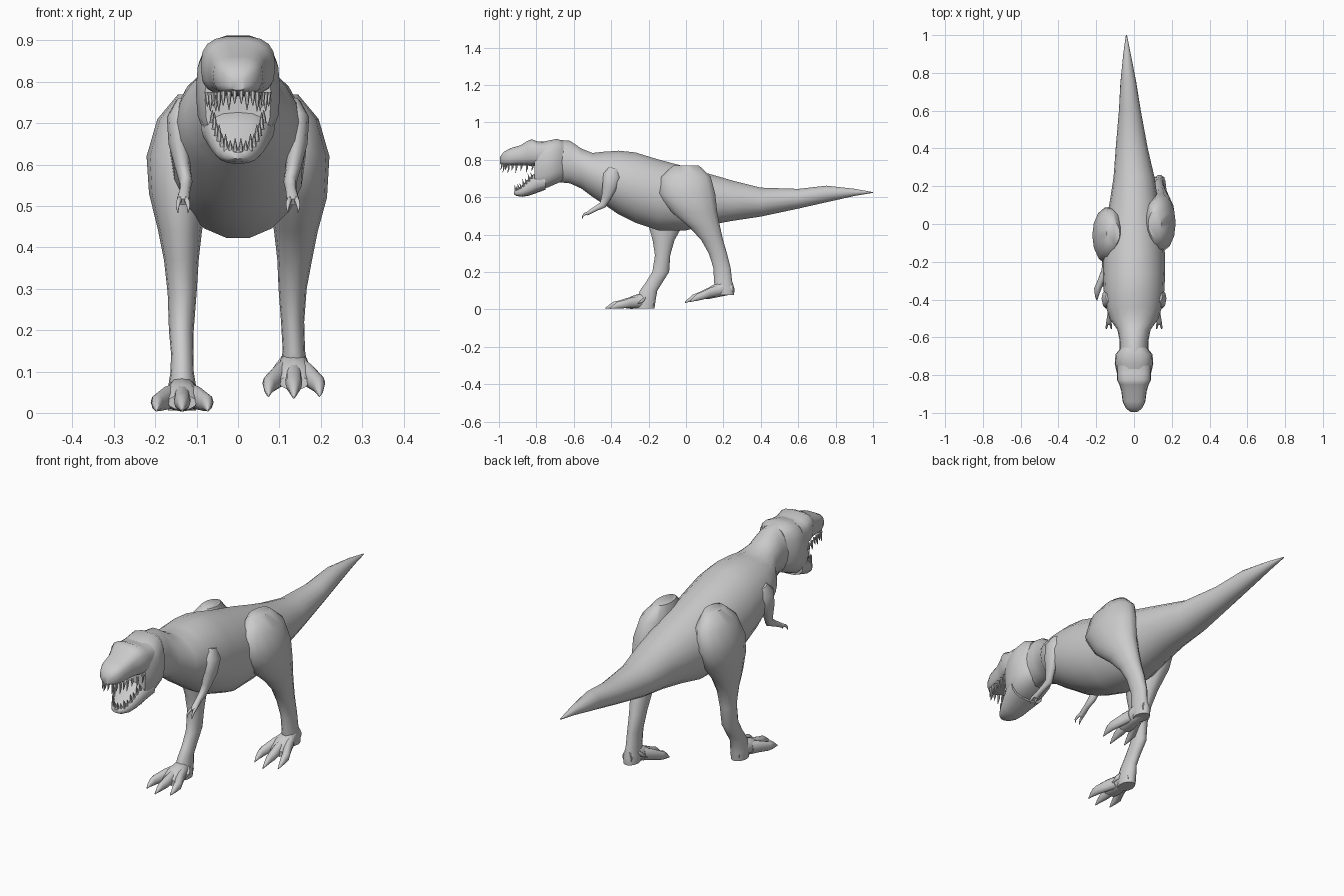
import bpy, bmesh, math
from mathutils import Vector


def finish(name, bm, angle=50):
    bmesh.ops.recalc_face_normals(bm, faces=bm.faces)
    me = bpy.data.meshes.new(name)
    bm.to_mesh(me)
    bm.free()
    ob = bpy.data.objects.new(name, me)
    bpy.context.collection.objects.link(ob)
    bpy.ops.object.select_all(action='DESELECT')
    ob.select_set(True)
    bpy.context.view_layer.objects.active = ob
    bpy.ops.object.shade_smooth_by_angle(angle=math.radians(angle))
    return ob


def loft(bm, secs, v=None, n=14, p=2.0):
    """Skin superellipse rings; each section is (x, y, z, width radius, depth radius)."""
    pts = [Vector(s[:3]) for s in secs]
    rings = []
    for i, s in enumerate(secs):
        t = (pts[min(i + 1, len(pts) - 1)] - pts[max(i - 1, 0)]).normalized()
        d = v or t.cross(Vector((1, 0, 0))).normalized()
        ring = []
        for k in range(n):
            a = 2 * math.pi * k / n
            c, q = math.cos(a), math.sin(a)
            u = math.copysign(abs(c) ** (2 / p), c) * s[3]
            w = math.copysign(abs(q) ** (2 / p), q) * s[4]
            ring.append(bm.verts.new(pts[i] + Vector((u, 0, 0)) + d * w))
        rings.append(ring)
    for a, b in zip(rings, rings[1:]):
        for k in range(n):
            bm.faces.new((a[k], a[(k + 1) % n], b[(k + 1) % n], b[k]))
    bm.faces.new(rings[0])
    bm.faces.new(rings[-1])


Y, Z = Vector((0, 1, 0)), Vector((0, 0, 1))


def profile(name, rows, n=18, p=2.0):
    """Loft along y from rows of (y, top, bottom, half width, x offset)."""
    bm = bmesh.new()
    loft(bm, [(r[4] if len(r) > 4 else 0, r[0], (r[1] + r[2]) / 2, r[3], (r[1] - r[2]) / 2)
              for r in rows], Z, n, p)
    return finish(name, bm)


# Tail, torso and neck in one skin
profile("body", [
    (1.0, .627, .623, .003, -.04), (.9, .645, .606, .02, -.037),
    (.75, .662, .572, .042, -.03), (.6, .645, .538, .058, -.022),
    (.4, .652, .495, .085, -.012), (.25, .69, .472, .108), (.12, .728, .448, .128),
    (0, .765, .42, .15), (-.15, .805, .42, .163), (-.27, .842, .46, .165),
    (-.36, .851, .505, .16), (-.44, .845, .56, .148), (-.5, .838, .6, .13),
    (-.56, .862, .645, .088), (-.62, .903, .672, .076), (-.7, .91, .68, .076)])

# Skull back, upper jaw with brow and lower jaw
profile("skull", [(-.655, .9, .69, .07), (-.69, .913, .672, .098), (-.74, .903, .65, .102),
                  (-.785, .895, .64, .092), (-.81, .885, .645, .08)], 18, 2.8)
profile("upper_jaw", [(-.75, .898, .765, .09), (-.79, .897, .765, .09), (-.825, .911, .766, .09),
                      (-.85, .9, .768, .078), (-.885, .878, .77, .067), (-.94, .862, .768, .06),
                      (-.975, .842, .772, .044), (-.995, .815, .78, .018)], 18, 2.8)
profile("lower_jaw", [(-.75, .74, .64, .09), (-.8, .735, .622, .08), (-.84, .70, .608, .067),
                      (-.875, .665, .602, .052), (-.905, .64, .606, .033),
                      (-.92, .63, .614, .014)], 16, 2.5)


# Teeth: cones set along each jaw edge, mirrored
def teeth(name, path, count, length, up):
    bm = bmesh.new()
    for i in range(count):
        f = i / (count - 1) * (len(path) - 1)
        k = min(int(f), len(path) - 2)
        root = Vector(path[k]).lerp(Vector(path[k + 1]), f - k)
        size = length * (1 if i % 2 else .75)
        for side in (1, -1):
            r = Vector((root.x * side, root.y, root.z))
            tip = r + Vector((0, -.006, size * up))
            mid = r + Vector((0, 0, size * up * .5))
            loft(bm, [(*r, .007, .007), (*mid, .005, .005), (*tip, .0008, .0008)], Y, 6)
    finish(name, bm)


teeth("upper_teeth", [(.074, -.82, .776), (.055, -.9, .776), (.045, -.955, .776),
                      (.008, -.985, .782)], 9, .048, -1)
teeth("lower_teeth", [(.062, -.825, .70), (.05, -.86, .664), (.034, -.893, .634),
                      (.007, -.912, .622)], 8, .042, 1)


# Legs: horizontal rings of (x, y, z, width radius, length radius), different stride each side
def leg(name, side, rows):
    bm = bmesh.new()
    loft(bm, [(side * x, y, z, rx, ry) for x, y, z, rx, ry in rows], Y, 14)
    finish(name, bm)


leg("left_leg", -1, [
    (.11, -.05, .77, .035, .06), (.125, -.05, .71, .07, .125), (.138, -.06, .62, .083, .15),
    (.143, -.08, .53, .072, .13), (.14, -.11, .44, .053, .09), (.137, -.12, .37, .042, .06),
    (.135, -.125, .29, .035, .042), (.137, -.135, .2, .03, .046), (.135, -.17, .145, .027, .046),
    (.135, -.2, .1, .028, .048), (.135, -.213, .05, .036, .052), (.135, -.215, .006, .034, .048)])
leg("right_leg", 1, [
    (.11, .0, .77, .035, .07), (.125, 0, .71, .07, .135), (.138, .005, .62, .083, .155),
    (.143, .045, .52, .072, .125), (.14, .10, .44, .053, .085), (.137, .14, .37, .042, .06),
    (.132, .17, .3, .034, .05), (.132, .193, .22, .028, .047), (.135, .198, .15, .027, .05),
    (.135, .208, .11, .034, .053), (.135, .212, .076, .033, .046)])


# Feet: instep, three spread toes ending in claws, and a small inner claw
def foot(name, cx, heel, lift, tilt):
    bm = bmesh.new()

    def put(rows, n=10):
        loft(bm, [(cx + x, heel - d, max(z + lift - tilt * d, .003), rx, rz)
                  for x, d, z, rx, rz in rows], Z, n)
    put([(0, .01, .035, .025, .028), (0, .07, .047, .036, .042),
         (0, .13, .036, .046, .033), (0, .165, .025, .035, .018)], 12)
    for spread, reach in ((-.056, .9), (0, 1), (.056, .9)):
        put([(spread * .35, .09, .04, .022, .03), (spread * .65, .145 * reach, .036, .02, .028),
             (spread, .195 * reach, .026, .02, .022), (spread * 1.07, .222 * reach, .023, .014, .02),
             (spread * 1.1, .245 * reach, .015, .009, .011),
             (spread * 1.1, .266 * reach, .006, .002, .003)])
    inner = -.03 if cx > 0 else .03
    put([(inner * .7, .05, .06, .012, .014), (inner * 1.3, .07, .045, .009, .01),
         (inner * 1.5, .095, .03, .002, .002)], 8)
    finish(name, bm)


foot("left_foot", -.135, -.165, 0, 0)
foot("right_foot", .135, .26, .076, .17)

# Arms with two clawed fingers
for side, label in ((-1, "left"), (1, "right")):
    bm = bmesh.new()
    loft(bm, [(side * x, y, z, rx, ry) for x, y, z, rx, ry in [
        (.125, -.385, .755, .025, .03), (.14, -.395, .715, .032, .05), (.143, -.41, .65, .025, .04),
        (.134, -.428, .595, .019, .026), (.126, -.445, .558, .016, .02),
        (.128, -.48, .54, .013, .014), (.132, -.515, .52, .015, .011),
        (.133, -.53, .51, .013, .009)]], None, 10)
    for dx in (-.011, .011):
        loft(bm, [(side * .133 + dx * .6, -.518, .518, .007, .008),
                  (side * .133 + dx, -.54, .51, .006, .007),
                  (side * .133 + dx * 1.2, -.553, .498, .004, .004),
                  (side * .133 + dx * 1.1, -.555, .483, .001, .001)], None, 8)
    finish(label + "_arm", bm)
